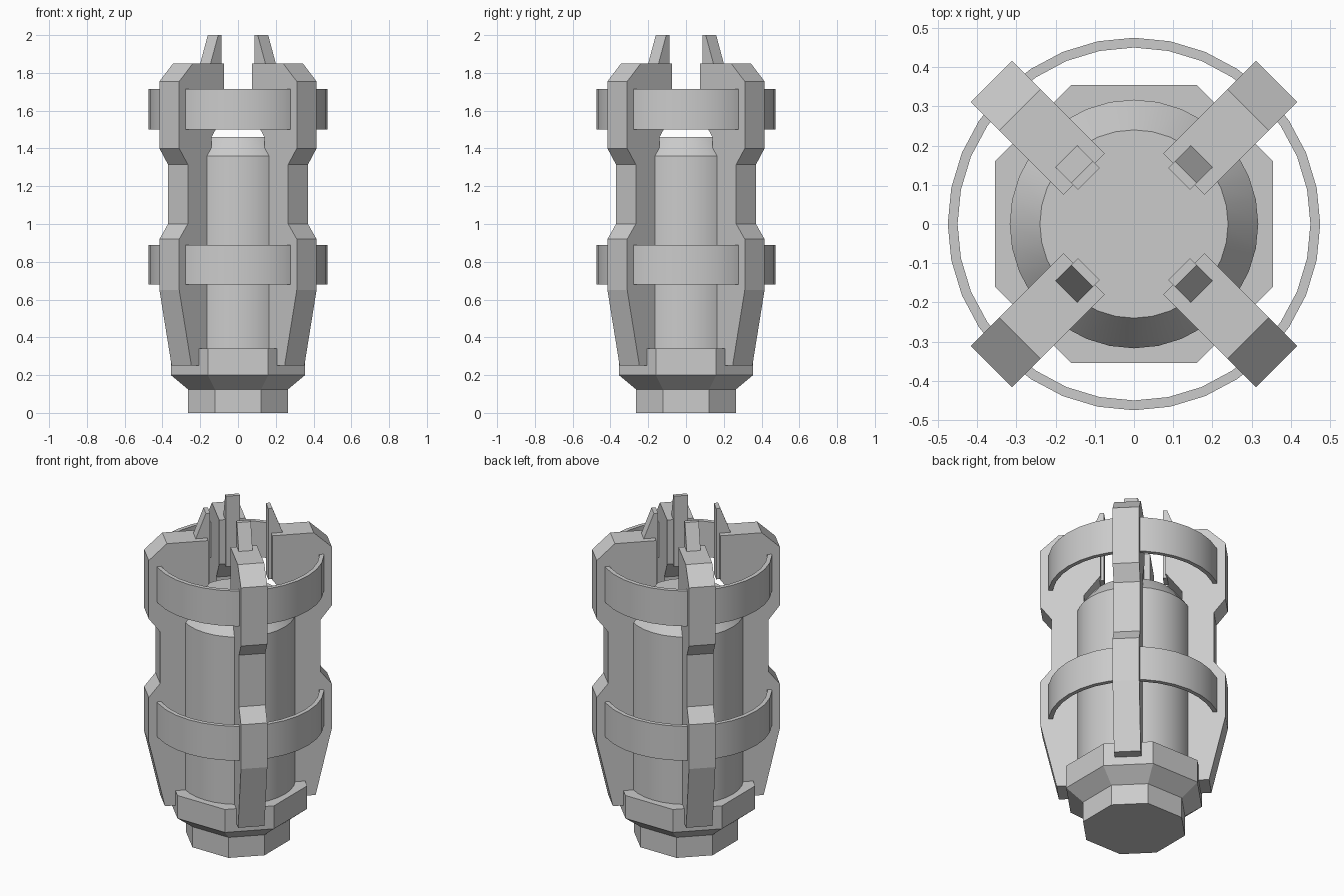
import bpy, bmesh, math

if "Cube" in bpy.data.objects:
    bpy.data.objects.remove(bpy.data.objects["Cube"])


def finish(name, bm, smooth=False):
    bmesh.ops.recalc_face_normals(bm, faces=bm.faces)
    mesh = bpy.data.meshes.new(name)
    bm.to_mesh(mesh)
    bm.free()
    ob = bpy.data.objects.new(name, mesh)
    bpy.context.collection.objects.link(ob)
    if smooth:
        bpy.ops.object.select_all(action='DESELECT')
        ob.select_set(True)
        bpy.context.view_layer.objects.active = ob
        bpy.ops.object.shade_smooth_by_angle(angle=math.radians(25))
    return ob


def loft(name, sections, smooth=False, closed=False):
    """Skin equal-length loops; cap the ends, or join last to first if closed."""
    bm = bmesh.new()
    rings = [[bm.verts.new(p) for p in s] for s in sections]
    n = len(rings[0])
    pairs = list(zip(rings, rings[1:]))
    if closed:
        pairs.append((rings[-1], rings[0]))
    else:
        bm.faces.new(rings[0])
        bm.faces.new(rings[-1])
    for a, b in pairs:
        for i in range(n):
            j = (i + 1) % n
            bm.faces.new((a[i], a[j], b[j], b[i]))
    return finish(name, bm, smooth)


def octagon(h, f, z):
    return [(x, y, z) for x, y in ((h, -f), (h, f), (f, h), (-f, h),
                                   (-h, f), (-h, -f), (-f, -h), (f, -h))]


def circle(r, z, n=32):
    return [(r * math.cos(2 * math.pi * i / n), r * math.sin(2 * math.pi * i / n), z)
            for i in range(n)]


def radial_plate(name, profile, half_width, angle):
    """Extrude an (r, z) profile sideways and turn it about z."""
    c, s = math.cos(angle), math.sin(angle)
    return loft(name, [[(r * c - t * s, r * s + t * c, z) for r, z in profile]
                       for t in (-half_width, half_width)])


# Base foot and flared collar
loft("base_collar", [octagon(.265, .122, 0), octagon(.265, .122, .125),
                     octagon(.355, .16, .2), octagon(.355, .16, .34)])

# Inner cylinder with chamfered top
loft("inner_body", [circle(.317, .3), circle(.317, 1.36), circle(.24, 1.46)], True)

# Four diagonal fins, each with a prong on its inner edge
fin = [(.28, .25), (.423, .25), (.514, .65), (.514, .92), (.45, 1.0), (.45, 1.315),
       (.514, 1.4), (.514, 1.755), (.412, 1.85), (.18, 1.85), (.18, 1.58),
       (.272, 1.46), (.272, 1.36), (.28, 1.3)]
prong = [(.163, 1.57), (.244, 1.57), (.244, 1.85), (.187, 2.0), (.163, 2.0)]
for k in range(4):
    angle = math.radians(45 + 90 * k)
    radial_plate(f"fin_{k + 1}", fin, .074, angle)
    radial_plate(f"prong_{k + 1}", prong, .039, angle)

# Two thin bands round the fins
for label, z0, z1 in (("lower_band", .68, .89), ("upper_band", 1.5, 1.715)):
    loft(label, [circle(.475, z0), circle(.475, z1),
                 circle(.45, z1), circle(.45, z0)], True, True)
